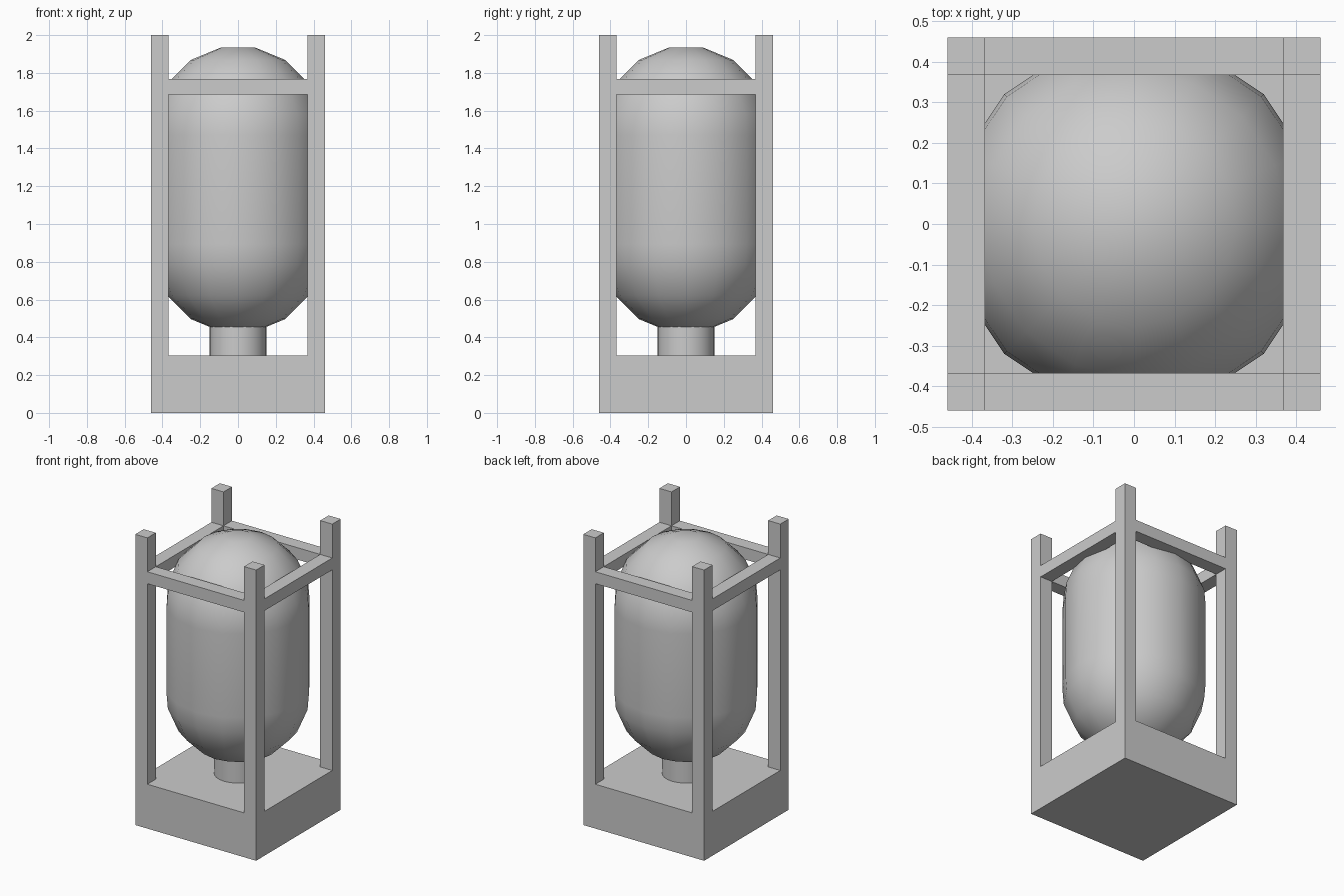
import bpy, bmesh, math

if "Cube" in bpy.data.objects:
    bpy.data.objects.remove(bpy.data.objects["Cube"])

OUT, INN = 0.46, 0.368      # outer and inner half widths of the frame
BASE_TOP = 0.305
MID, W = (OUT + INN) / 2, OUT - INN


def box(name, x, y, z):
    """Box from (min, max) ranges."""
    bpy.ops.mesh.primitive_cube_add(size=1)
    ob = bpy.context.object
    ob.name = name
    for v in ob.data.vertices:
        for i, (lo, hi) in enumerate((x, y, z)):
            v.co[i] = lo if v.co[i] < 0 else hi
    return ob


def lathe(name, profile, sides):
    """Revolve an (r, z) profile around z and close both ends."""
    bm = bmesh.new()
    rings = [[bm.verts.new((r * math.cos(2 * math.pi * k / sides),
                            r * math.sin(2 * math.pi * k / sides), z))
              for k in range(sides)] for r, z in profile]
    for a, b in zip(rings, rings[1:]):
        for k in range(sides):
            n = (k + 1) % sides
            bm.faces.new((a[k], a[n], b[n], b[k]))
    bm.faces.new(rings[0][::-1])
    bm.faces.new(rings[-1])
    me = bpy.data.meshes.new(name)
    bm.to_mesh(me)
    bm.free()
    ob = bpy.data.objects.new(name, me)
    bpy.context.collection.objects.link(ob)
    bpy.ops.object.select_all(action='DESELECT')
    ob.select_set(True)
    bpy.context.view_layer.objects.active = ob
    bpy.ops.object.shade_smooth_by_angle(angle=math.radians(40))
    return ob


# Solid base block
box("base", (-OUT, OUT), (-OUT, OUT), (0, BASE_TOP))

# Four corner posts
for sx in (-1, 1):
    for sy in (-1, 1):
        cx, cy = sx * MID, sy * MID
        box("corner_post", (cx - W / 2, cx + W / 2), (cy - W / 2, cy + W / 2), (BASE_TOP, 2))

# Four rails between the posts
for s in (-1, 1):
    across = (s * MID - W / 2, s * MID + W / 2)
    box("rail_x", (-INN, INN), across, (1.685, 1.767))
    box("rail_y", across, (-INN, INN), (1.685, 1.767))

# Capsule tank: two faceted domes joined by a straight wall
R, LOW, HIGH = 0.453, 0.874, 1.491
angles = [math.radians(a) for a in (11.25, 33.75, 56.25, 78.75)]
profile = [(R * math.sin(a), LOW - R * math.cos(a)) for a in angles]
profile += [(R, LOW + 0.02), (R, HIGH - 0.02)]
profile += [(R * math.sin(a), HIGH + R * math.cos(a)) for a in reversed(angles)]
lathe("tank", profile, 16)

# Outlet pipe under the tank
lathe("outlet_pipe", [(0.15, BASE_TOP), (0.15, 0.48)], 24)
